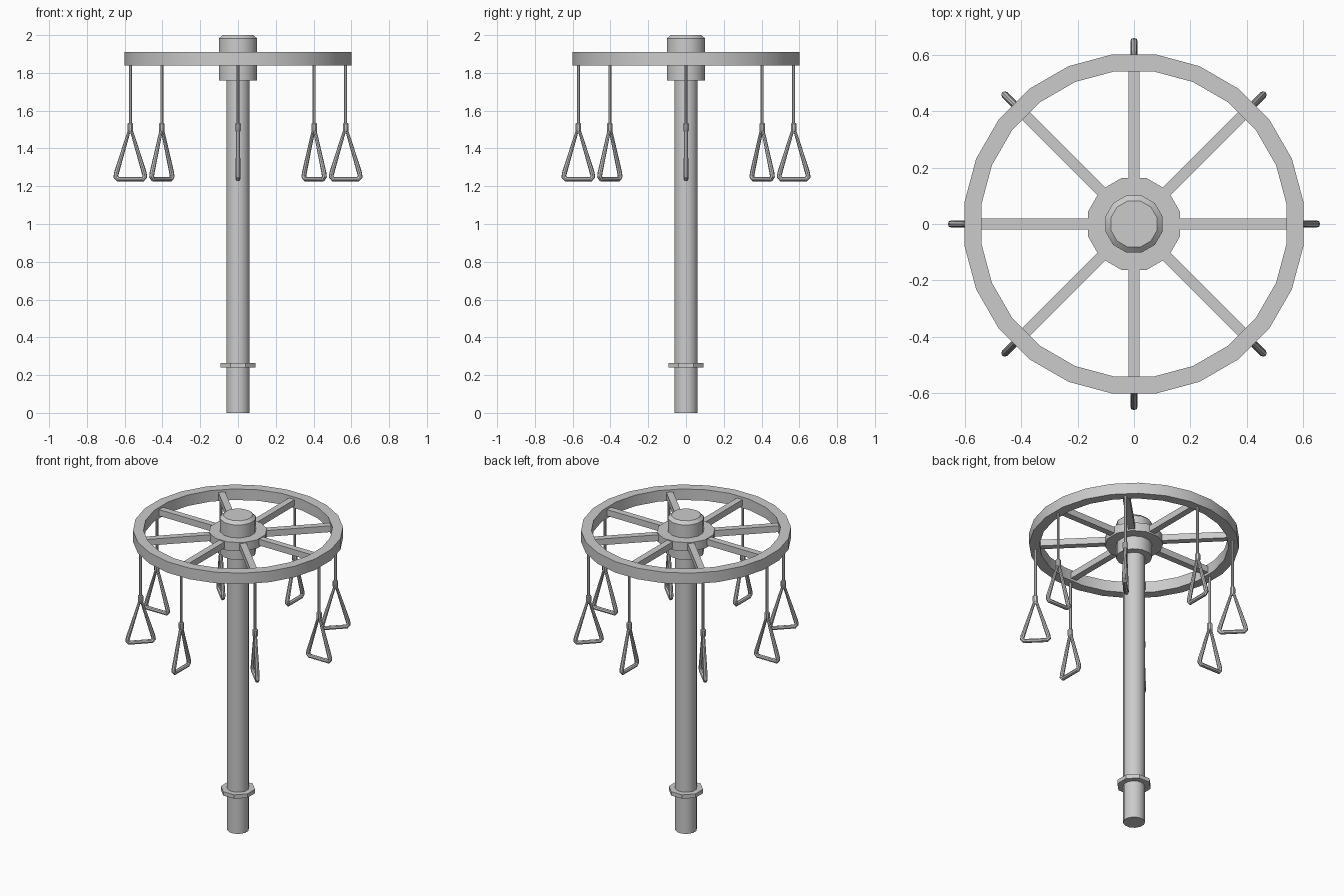
import bpy, bmesh, math
from mathutils import Matrix, Vector

if "Cube" in bpy.data.objects:
    bpy.data.objects.remove(bpy.data.objects["Cube"])

grey = bpy.data.materials.new("light grey metal")
grey.use_nodes = True
colour = (0.6, 0.6, 0.6, 1)
grey.diffuse_color = colour
grey.node_tree.nodes["Principled BSDF"].inputs["Base Color"].default_value = colour


def finish(name, bm):
    bmesh.ops.recalc_face_normals(bm, faces=bm.faces)
    mesh = bpy.data.meshes.new(name)
    bm.to_mesh(mesh)
    bm.free()
    mesh.materials.append(grey)
    obj = bpy.data.objects.new(name, mesh)
    bpy.context.collection.objects.link(obj)
    bpy.ops.object.select_all(action='DESELECT')
    obj.select_set(True)
    bpy.context.view_layer.objects.active = obj
    bpy.ops.object.shade_smooth_by_angle(angle=math.radians(32))
    return obj


def lathe(name, profile, sides, closed=False, x=0, turn=0):
    """Spin a (radius, height) profile; radii are measured to the flats."""
    bm = bmesh.new()
    grow = 1 / math.cos(math.pi / sides)
    rings = []
    for r, z in profile:
        ring = []
        for i in range(sides):
            a = math.tau * (i + 0.5) / sides
            ring.append(bm.verts.new((x + r * grow * math.cos(a), r * grow * math.sin(a), z)))
        rings.append(ring)
    pairs = list(zip(rings, rings[1:]))
    if closed:
        pairs.append((rings[-1], rings[0]))
    else:
        bm.faces.new(rings[0])
        bm.faces.new(rings[-1])
    for low, high in pairs:
        for i in range(sides):
            j = (i + 1) % sides
            bm.faces.new((low[i], low[j], high[j], high[i]))
    bm.transform(Matrix.Rotation(turn, 4, 'Z'))
    return finish(name, bm)


def spoke(name, turn):
    bm = bmesh.new()
    bmesh.ops.create_cube(bm, size=1)
    bm.transform(Matrix.Rotation(turn, 4, 'Z') @ Matrix.Translation((0.345, 0, 1.875))
                 @ Matrix.Diagonal((0.41, 0.04, 0.04, 1)))
    return finish(name, bm)


def handle(name, turn):
    """Closed triangular tube with rounded lower corners, in a radial plane."""
    half = [(0.008, 1.487), (0.073, 1.272), (0.077, 1.25), (0.066, 1.238)]
    path = half + [(-u, z) for u, z in reversed(half)]
    count, sides = len(path), 8
    bm = bmesh.new()
    rings = []
    for k, (u, z) in enumerate(path):
        p = Vector((u, 0, z))
        before = Vector((path[k - 1][0], 0, path[k - 1][1]))
        after = Vector((path[(k + 1) % count][0], 0, path[(k + 1) % count][1]))
        d1, d2 = (p - before).normalized(), (after - p).normalized()
        tangent = (d1 + d2).normalized()
        normal = Vector((-tangent.z, 0, tangent.x))
        radius = 0.010 if z > 1.4 else 0.013
        rings.append([bm.verts.new(p + radius * (math.cos(a) * normal + math.sin(a) * Vector((0, 1, 0))))
                      for a in (math.tau * i / sides for i in range(sides))])
    for k in range(count):
        a, b = rings[k], rings[(k + 1) % count]
        for i in range(sides):
            j = (i + 1) % sides
            bm.faces.new((a[i], a[j], b[j], b[i]))
    bm.transform(Matrix.Rotation(turn, 4, 'Z') @ Matrix.Translation((0.57, 0, 0)))
    return finish(name, bm)


# Central post with its collar
lathe("post", [(0.061, 0), (0.061, 1.78)], 12)
lathe("post_collar", [(0.093, 0.24), (0.093, 0.265)], 8)

# Rotating hub: chamfered cap and wide plate
lathe("hub_cap", [(0.101, 1.76), (0.101, 1.982), (0.082, 2.0)], 12)
lathe("hub_plate", [(0.163, 1.845), (0.163, 1.9)], 12)

# Wheel rim
lathe("wheel_rim", [(0.54, 1.84), (0.6, 1.84), (0.6, 1.91), (0.54, 1.91)], 24, closed=True)

# Spokes and hanging grips
for n in range(8):
    angle = n * math.tau / 8
    spoke(f"spoke_{n + 1}", angle)
    lathe(f"hanger_rod_{n + 1}", [(0.008, 1.51), (0.008, 1.85)], 8, x=0.57, turn=angle)
    lathe(f"hanger_clamp_{n + 1}", [(0.011, 1.487), (0.015, 1.495), (0.015, 1.53), (0.011, 1.535)],
          8, x=0.57, turn=angle)
    handle(f"triangle_grip_{n + 1}", angle)
